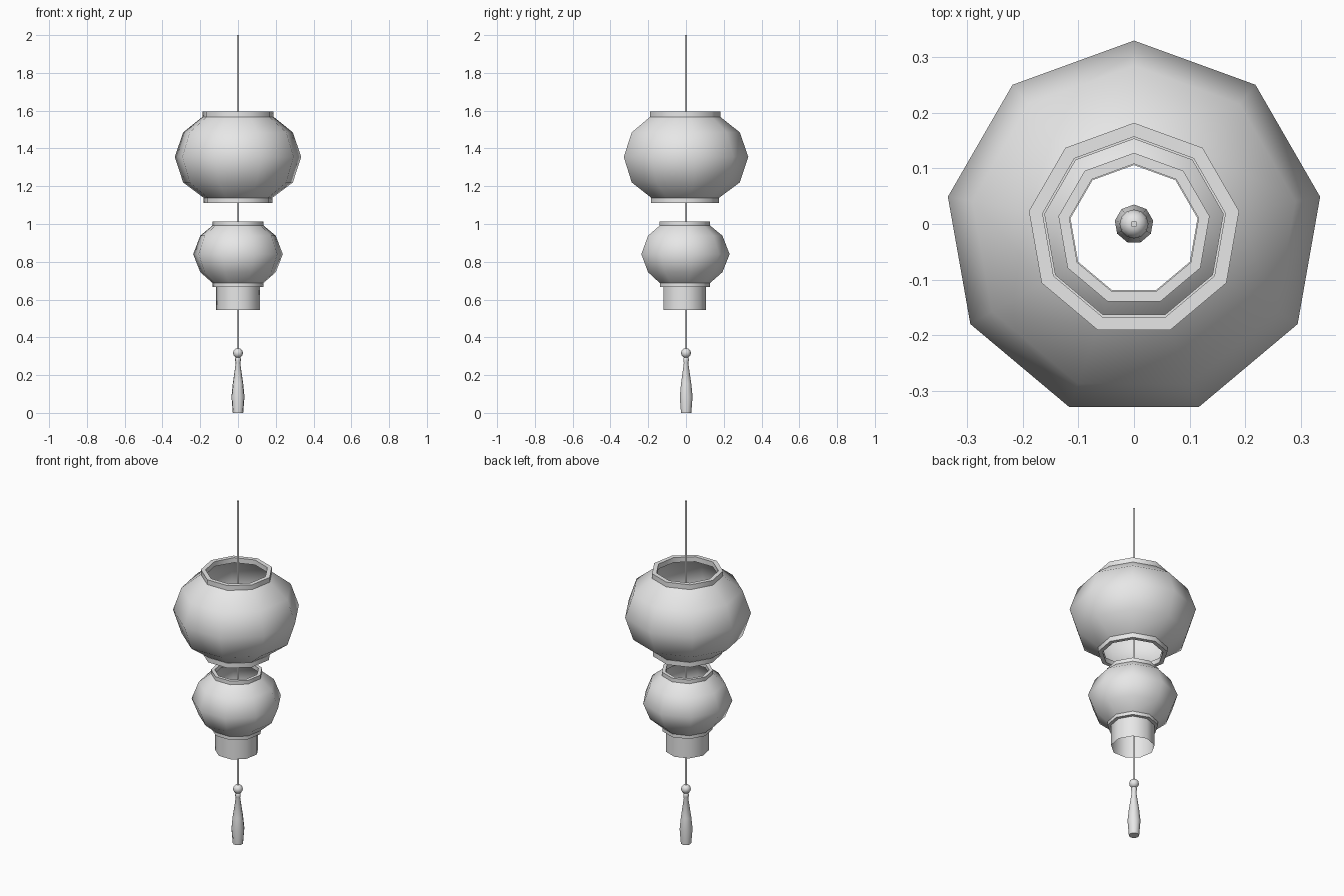
import bpy
import math

if "Cube" in bpy.data.objects:
    bpy.data.objects.remove(bpy.data.objects["Cube"])

grey = bpy.data.materials.new("light_grey")
grey.use_nodes = True
grey.diffuse_color = (0.8, 0.8, 0.8, 1)
grey.node_tree.nodes["Principled BSDF"].inputs["Base Color"].default_value = (0.8, 0.8, 0.8, 1)


def lathe(name, profile, sides=9, y=-0.01, closed=False, caps=False, angle=50):
    """Spin (radius, height) points, listed bottom to top, with a corner at the back."""
    verts = []
    for r, z in profile:
        for i in range(sides):
            a = math.pi / 2 + math.tau * i / sides
            verts.append((r * math.cos(a), y + r * math.sin(a), z))
    n = len(profile)
    faces = []
    for j in range(n if closed else n - 1):
        k = (j + 1) % n
        for i in range(sides):
            m = (i + 1) % sides
            faces.append((j * sides + i, j * sides + m, k * sides + m, k * sides + i))
    if caps:
        faces.append(tuple(reversed(range(sides))))
        faces.append(tuple(range((n - 1) * sides, n * sides)))
    mesh = bpy.data.meshes.new(name)
    mesh.from_pydata(verts, [], faces)
    mesh.materials.append(grey)
    obj = bpy.data.objects.new(name, mesh)
    bpy.context.collection.objects.link(obj)
    bpy.ops.object.select_all(action="DESELECT")
    obj.select_set(True)
    bpy.context.view_layer.objects.active = obj
    bpy.ops.object.shade_smooth_by_angle(angle=math.radians(angle))
    return obj


def collar(name, inner, outer, low, high):
    lathe(name, [(outer, low), (outer, high), (inner, high), (inner, low)], closed=True)


# Upper lantern
lathe("upper_lantern_shade", [(0.18, 1.135), (0.295, 1.22), (0.34, 1.355),
                              (0.295, 1.485), (0.188, 1.57)])
collar("upper_lantern_top_collar", 0.167, 0.192, 1.566, 1.595)
collar("upper_lantern_bottom_collar", 0.163, 0.186, 1.11, 1.138)

# Lower lantern
lathe("lower_lantern_shade", [(0.132, 0.683), (0.203, 0.745), (0.241, 0.84),
                              (0.203, 0.938), (0.136, 0.993)])
collar("lower_lantern_top_collar", 0.118, 0.138, 0.99, 1.013)
collar("lower_lantern_bottom_collar", 0.116, 0.136, 0.667, 0.687)
lathe("lower_lantern_skirt", [(0.117, 0.545), (0.117, 0.675)])

# Hanging cord, bead and tassel
lathe("cord", [(0.006, 0.27), (0.006, 2.0)], sides=8, y=0, caps=True, angle=60)
bead = [(0.026 * math.sin(math.pi * t / 8), 0.317 - 0.026 * math.cos(math.pi * t / 8))
        for t in range(1, 8)]
lathe("bead", bead, sides=12, y=0, caps=True)
lathe("tassel", [(0.028, 0), (0.035, 0.085), (0.028, 0.155), (0.012, 0.265), (0.015, 0.275),
                 (0.015, 0.288), (0.01, 0.295)], y=0, caps=True)
